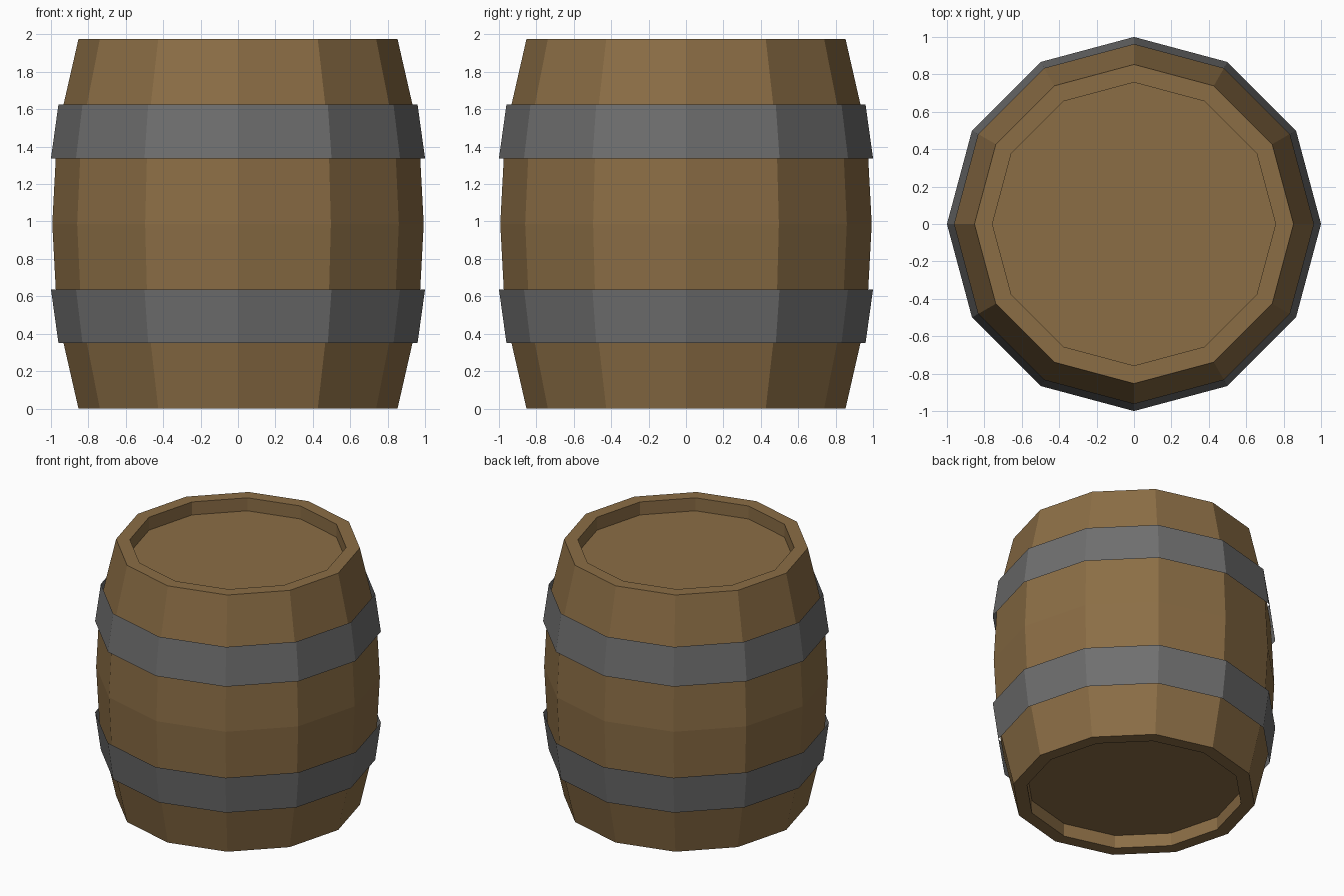
import bpy
from math import cos, sin, pi

if "Cube" in bpy.data.objects:
    bpy.data.objects.remove(bpy.data.objects["Cube"])

SIDES = 12


def material(name, color):
    m = bpy.data.materials.new(name)
    m.diffuse_color = color
    m.use_nodes = True
    m.node_tree.nodes["Principled BSDF"].inputs["Base Color"].default_value = m.diffuse_color
    return m


def lathe(name, profile, mat, capped=False):
    """Turn a (radius, z) profile, listed bottom to top, into a flat-faced solid."""
    verts = [(r * cos(2 * pi * i / SIDES), r * sin(2 * pi * i / SIDES), z)
             for r, z in profile for i in range(SIDES)]
    faces = []
    for k in range(len(profile) - 1):
        a, b = k * SIDES, (k + 1) * SIDES
        for i in range(SIDES):
            j = (i + 1) % SIDES
            faces.append((a + i, a + j, b + j, b + i))
    if capped:
        last = (len(profile) - 1) * SIDES
        faces.append(tuple(reversed(range(SIDES))))
        faces.append(tuple(range(last, last + SIDES)))
    mesh = bpy.data.meshes.new(name)
    mesh.from_pydata(verts, [], faces)
    mesh.materials.append(mat)
    obj = bpy.data.objects.new(name, mesh)
    bpy.context.collection.objects.link(obj)
    return obj


wood = material("wood", (0.26, 0.155, 0.06, 1))
iron = material("iron", (0.16, 0.16, 0.16, 1))

HEIGHT = 1.975
MID = HEIGHT / 2

# Bulging body with recessed lids: lower half mirrored to the upper half
lower = [(0.757, 0.10), (0.757, 0.0), (0.853, 0.0), (0.967, 0.50)]
upper = [(r, HEIGHT - z) for r, z in reversed(lower)]
lathe("barrel_body", lower + [(0.993, MID)] + upper, wood, capped=True)

# Thin flared hoops, wider towards the middle
lathe("lower_hoop", [(0.96, 0.35), (1.0, 0.637)], iron)
lathe("upper_hoop", [(1.0, HEIGHT - 0.637), (0.96, HEIGHT - 0.35)], iron)
